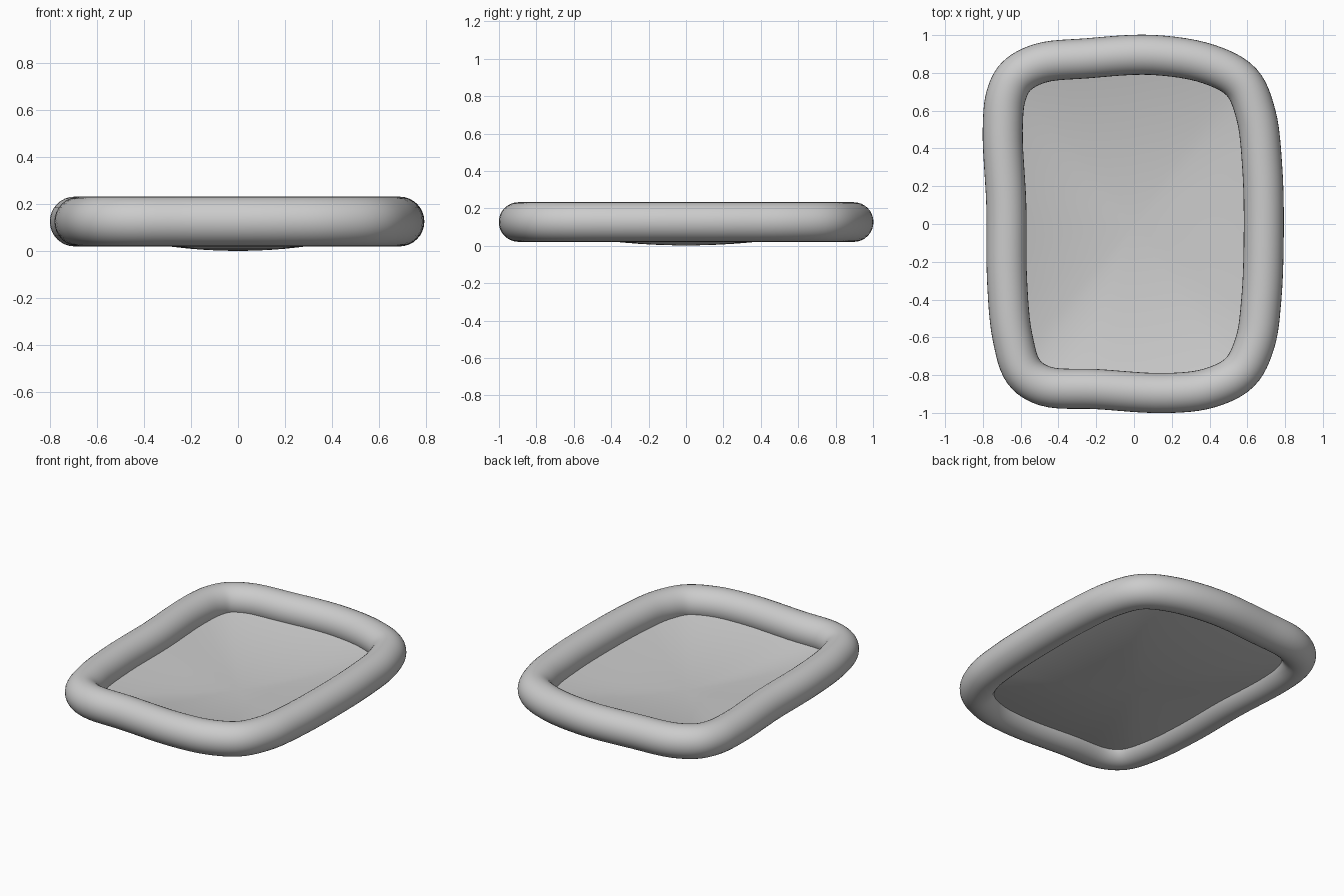
import bpy, bmesh, math
from mathutils import Vector

if "Cube" in bpy.data.objects:
    bpy.data.objects.remove(bpy.data.objects["Cube"])

R, CZ = 0.106, 0.127      # tube radius and height of its centre
SAG = 0.08                # floor height where it meets the tube

# Hand-shaped centreline of the ring, counter-clockwise from the left side
PATH = [(-.695, .5), (-.676, .1), (-.672, -.3), (-.643, -.6), (-.582, -.785),
        (-.47, -.858), (-.2, -.874), (.17, -.895), (.4, -.868), (.56, -.785),
        (.64, -.63), (.674, -.4), (.687, -.05), (.679, .3), (.645, .58),
        (.57, .75), (.4, .845), (.1, .895), (-.25, .877), (-.5, .85),
        (-.625, .78), (-.677, .68)]


def smooth_loop(points, steps):
    """Closed centripetal Catmull-Rom curve through the points."""
    pts = [Vector(p) for p in points]
    n, out = len(pts), []
    for i in range(n):
        a, b, c, d = (pts[(i + k) % n] for k in (-1, 0, 1, 2))
        t0 = 0
        t1 = t0 + (b - a).length ** .5
        t2 = t1 + (c - b).length ** .5
        t3 = t2 + (d - c).length ** .5
        for s in range(steps):
            t = t1 + (t2 - t1) * s / steps
            p = a.lerp(b, (t - t0) / (t1 - t0))
            q = b.lerp(c, (t - t1) / (t2 - t1))
            r = c.lerp(d, (t - t2) / (t3 - t2))
            p = p.lerp(q, (t - t0) / (t2 - t0))
            r = q.lerp(r, (t - t1) / (t3 - t1))
            out.append(p.lerp(r, (t - t1) / (t2 - t1)))
    return out


def finish(name, bm):
    bmesh.ops.recalc_face_normals(bm, faces=bm.faces)
    me = bpy.data.meshes.new(name)
    for f in bm.faces:
        f.smooth = True
    bm.to_mesh(me)
    bm.free()
    ob = bpy.data.objects.new(name, me)
    bpy.context.collection.objects.link(ob)
    return ob


def bridge(bm, a, b):
    for i in range(len(a)):
        j = (i + 1) % len(a)
        bm.faces.new((a[i], a[j], b[j], b[i]))


loop = smooth_loop(PATH, 6)
n = len(loop)

# Inflated ring: circle swept along the loop
bm = bmesh.new()
rings = []
for i, p in enumerate(loop):
    t = (loop[(i + 1) % n] - loop[i - 1]).normalized()
    out = Vector((t.y, -t.x))
    ring = []
    for k in range(32):
        a = math.tau * k / 32
        q = p + out * R * math.cos(a)
        ring.append(bm.verts.new((q.x, q.y, CZ + R * math.sin(a))))
    rings.append(ring)
for i in range(n):
    bridge(bm, rings[i], rings[(i + 1) % n])
finish("inflated_ring", bm)

# Sagging floor: shallow dish reaching into the tube
bm = bmesh.new()
centre = bm.verts.new((0, 0, 0.002))
levels = 10
prev = None
for l in range(1, levels + 1):
    s = 0.97 * l / levels
    z = 0.002 + SAG * (s / 0.86) ** 2
    cur = [bm.verts.new((p.x * s, p.y * s, z)) for p in loop]
    if prev:
        bridge(bm, prev, cur)
    else:
        for i in range(n):
            bm.faces.new((centre, cur[i], cur[(i + 1) % n]))
    prev = cur
floor = finish("sagging_floor", bm)
if floor.data.polygons[0].normal.z < 0:
    floor.data.flip_normals()
